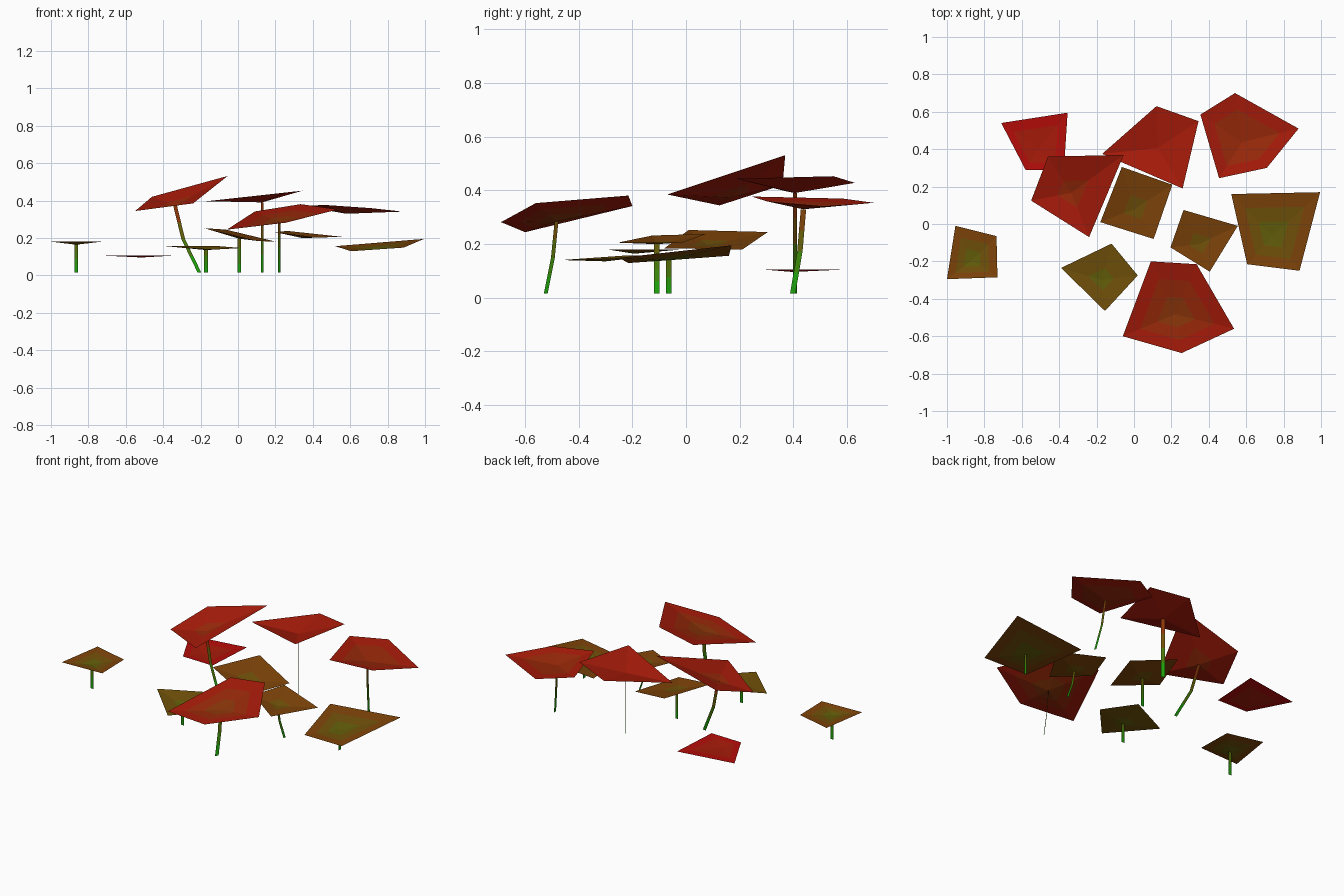
import bpy
from mathutils import Vector
from math import radians, cos, sin

if "Cube" in bpy.data.objects:
    bpy.data.objects.remove(bpy.data.objects["Cube"])

BANDS = 3
UP = Vector((0, 0, 1))


def tint(t):
    """Material on a green-to-red ramp, in twelve steps."""
    key = round(min(t, 1) * 12)
    name = "leaf_tint_%d" % key
    m = bpy.data.materials.get(name) or bpy.data.materials.new(name)
    t = key / 12
    srgb = (0.08 + 0.62 * t, 0.66 - 0.58 * t, 0.07)
    m.diffuse_color = [c ** 2.2 for c in srgb] + [1]
    m.use_nodes = True
    m.node_tree.nodes["Principled BSDF"].inputs["Base Color"].default_value = m.diffuse_color
    return m


def make_object(name, verts, faces, tints):
    me = bpy.data.meshes.new(name)
    me.from_pydata(verts, [], faces)
    for face, t in zip(me.polygons, tints):
        m = tint(t)
        if m.name not in me.materials:
            me.materials.append(m)
        face.material_index = me.materials.find(m.name)
    bpy.context.collection.objects.link(bpy.data.objects.new(name, me))


def leaf(name, root, rim, t0):
    """Fan around a sunken root, redder towards the rim."""
    n = len(rim)
    verts, faces, tints = [root], [], []
    t1 = min(0.97, t0 + 0.7 * max((p - root).length for p in rim))
    for b in range(BANDS):
        verts += [root.lerp(p, (b + 1) / BANDS) for p in rim]
        for i in range(n):
            outer = [1 + b * n + i, 1 + b * n + (i + 1) % n]
            inner = [outer[1] - n, outer[0] - n] if b else [0]
            faces.append(outer + inner)
            tints.append(t0 + (t1 - t0) * (b + 0.5) / BANDS)
    make_object(name, verts, faces, tints)


def stem(name, base, top, facing, t_top):
    """Thin ribbon that leaves the ground leaning and then straightens."""
    side = Vector((cos(facing), sin(facing), 0)) * 0.01
    mid = base.lerp(top, 0.5) + Vector((top.x - base.x, top.y - base.y, 0)) / 6
    path = [base, base.lerp(mid, 0.5), mid, mid.lerp(top, 0.5), top]
    verts = [p + side * s for p in path for s in (-1, 1)]
    n = len(path) - 1
    faces = [(2 * i, 2 * i + 1, 2 * i + 3, 2 * i + 2) for i in range(n)]
    make_object(name, verts, faces, [t_top * (i + 0.5) / n for i in range(n)])


def plant(name, height, corners, slope=(0, 0), facing=0, lean=(0, 0), root_tint=None):
    """Tilted leaf with counter-clockwise corners on a ribbon stem."""
    mid = sum((Vector(c) for c in corners), Vector((0, 0))) / len(corners)

    def on_leaf(p):
        return p.to_3d() + UP * (height + (p - mid).dot(Vector(slope)))

    rim = [on_leaf(Vector(c)) for c in corners]
    # the stem meets every leaf slightly in front of its middle, in a dip
    root = on_leaf(mid - Vector((0.01, 0.03))) - UP * height * 0.09
    t0 = root_tint or 0.25 + 1.6 * root.z
    leaf(name + "_leaf", root, rim, t0)
    if root_tint is None:
        base = Vector((root.x + lean[0], root.y + lean[1], 0.015))
        stem(name + "_stem", base, root, radians(facing), t0)


# red leaves
plant("low_left", .105, [(-.58, .29), (-.375, .285), (-.355, .595), (-.71, .54)], root_tint=.9)
plant("tall_left", .42, [(-.55, .125), (-.24, -.07), (-.055, .37), (-.46, .36)],
      slope=(.27, .22), lean=(.13, -.05))
plant("tall_back", .43, [(.26, .19), (.345, .55), (.12, .63), (-.17, .375)],
      slope=(.11, 0), facing=-45)
plant("front", .32, [(-.06, -.6), (.255, -.69), (.535, -.56), (.335, -.215), (.09, -.2)],
      slope=(.17, .18), facing=45, lean=(0, -.04))
plant("back_right", .36, [(.455, .245), (.71, .3), (.88, .51), (.54, .7), (.355, .585)],
      slope=(-.06, -.04), facing=90, lean=(.04, -.04))

# green leaves
plant("middle", .215, [(-.18, .01), (.105, -.08), (.205, .21), (-.065, .305)], slope=(-.22, .06))
plant("far_left", .18, [(-1, -.295), (-.73, -.285), (-.735, -.065), (-.955, -.01)])
plant("front_left", .15, [(-.155, -.465), (.02, -.275), (-.12, -.105), (-.39, -.235)],
      slope=(-.02, .05))
plant("inner_right", .22, [(.195, -.125), (.405, -.255), (.555, -.01), (.265, .075)],
      slope=(-.09, .06), facing=90, lean=(.05, 0))
plant("right", .157, [(.605, -.215), (.885, -.25), (.995, .17), (.52, .16)],
      slope=(.08, .09), facing=90)
